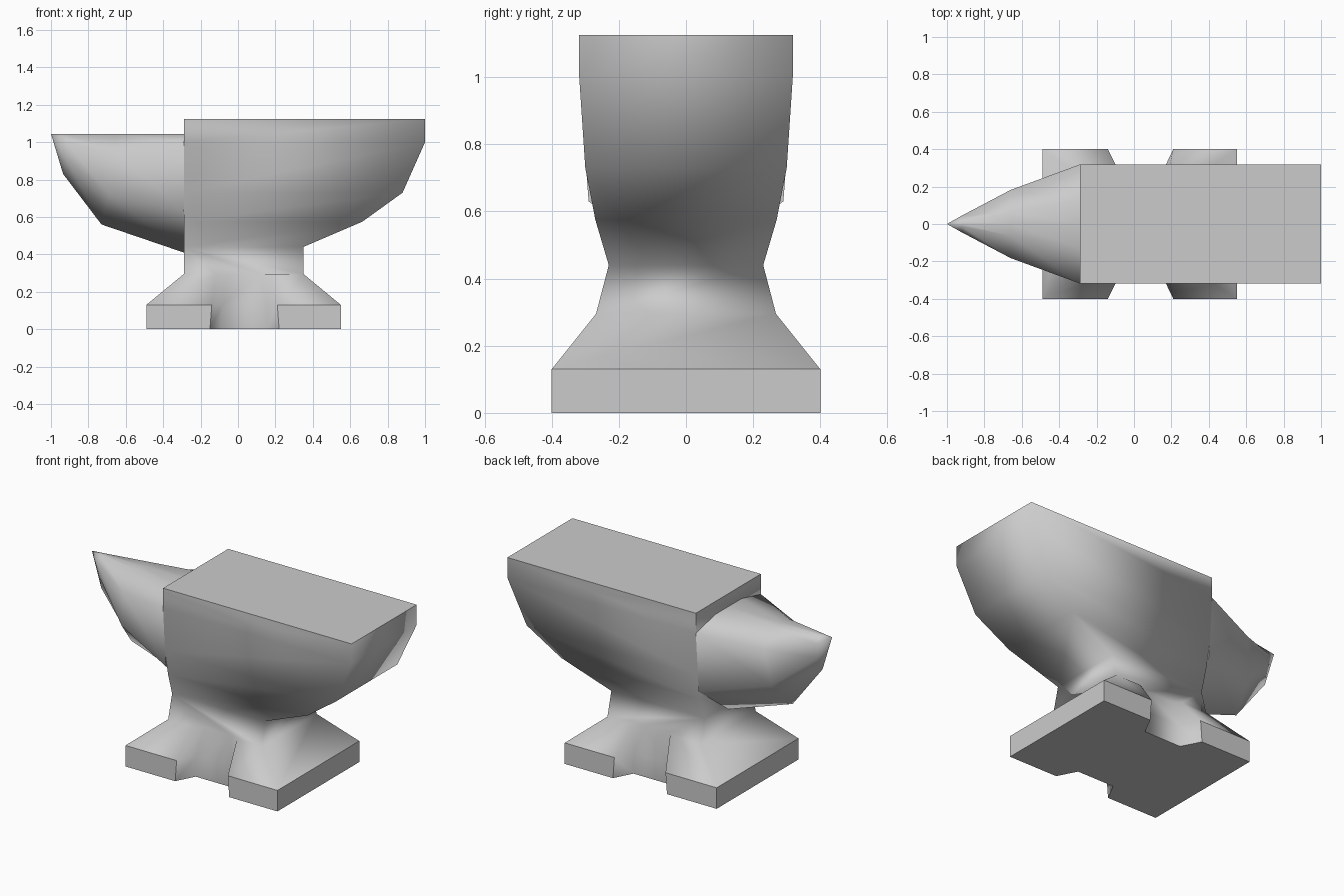
import bpy, bmesh

old = bpy.data.objects.get("Cube")
if old:
    bpy.data.objects.remove(old, do_unlink=True)

steel = bpy.data.materials.new("grey_steel")
steel.use_nodes = True
grey = (0.6, 0.6, 0.6, 1)
steel.diffuse_color = grey
steel.node_tree.nodes["Principled BSDF"].inputs["Base Color"].default_value = grey


def finish(name, bm, is_sharp):
    """Turn a bmesh into a smooth-shaded object with chosen sharp edges."""
    bmesh.ops.recalc_face_normals(bm, faces=bm.faces[:])
    for f in bm.faces:
        f.smooth = True
    for e in bm.edges:
        e.smooth = not is_sharp(*[v.co for v in e.verts])
    mesh = bpy.data.meshes.new(name)
    bm.to_mesh(mesh)
    bm.free()
    mesh.materials.append(steel)
    obj = bpy.data.objects.new(name, mesh)
    bpy.context.collection.objects.link(obj)
    return obj


# Body: stacked rings; each ring is a front row and a back row running along x.
BACK = -0.29


def ring(bm, z, x0, x1, y, notch=None):
    xs = [(x0, y), (x1, y)]
    if notch:
        a, b, c, d, depth = notch
        xs[1:1] = [(a, y), (b, y - depth), (c, y - depth), (d, y)]
    return [[bm.verts.new((x, s * w, z)) for x, w in xs] for s in (-1, 1)]


foot_notch = (-0.15, -0.09, 0.16, 0.22, 0.115)
levels = [
    (0.0, -0.49, 0.55, 0.40, foot_notch),
    (0.13, -0.49, 0.55, 0.40, (-0.14, -0.085, 0.155, 0.21, 0.115)),
    (0.295, BACK, 0.35, 0.268, (-0.12, -0.06, 0.12, 0.18, 0.03)),
    (0.44, BACK, 0.35, 0.23),
    (0.575, BACK, 0.665, 0.27),
    (0.73, BACK, 0.88, 0.30),
    (1.0, BACK, 1.0, 0.318),
    (1.125, BACK, 1.0, 0.318),
]
bm = bmesh.new()
rings = [ring(bm, *level) for level in levels]
for low, high in zip(rings, rings[1:]):
    for a, b in zip(low, high):                      # front and back sides
        if len(a) == len(b):
            for i in range(len(a) - 1):
                bm.faces.new((a[i], a[i + 1], b[i + 1], b[i]))
        else:
            bm.faces.new(a + b[::-1])
    for i in (0, -1):                                # horn end and heel end
        bm.faces.new((low[0][i], low[1][i], high[1][i], high[0][i]))
for cap in (rings[0], rings[-1]):
    bm.faces.new(cap[0] + cap[1][::-1])


def body_sharp(p, q):
    low, high = min(p.z, q.z), max(p.z, q.z)
    rim = low > 1.1 or high < 0.01
    step = low > 0.9 and max(p.x, q.x) < -0.2 and high > 1.1
    foot = high < 0.2 and min(abs(p.y), abs(q.y)) > 0.39
    return rim or step or foot


finish("anvil_body", bm, body_sharp)

# Horn: half sections from root to nose, mirrored across y = 0, with a keel below.
sections = [
    [(BACK, 0, 1.045), (BACK, 0.13, 1.045), (BACK, 0.318, 1.0),
     (BACK, 0.29, 0.63), (BACK, 0, 0.41)],
    [(-0.66, 0, 1.045), (-0.66, 0.062, 1.045), (-0.66, 0.182, 0.95),
     (-0.69, 0.15, 0.72), (-0.73, 0, 0.56)],
    [(-0.92, 0, 1.045), (-0.92, 0.014, 1.045), (-0.92, 0.045, 1.0),
     (-0.92, 0.035, 0.91), (-0.935, 0, 0.83)],
]
bm = bmesh.new()
loops = []
for half in sections:
    full = half + [(x, -y, z) for x, y, z in half[-2:0:-1]]
    loops.append([bm.verts.new(p) for p in full])
n = len(loops[0])
for a, b in zip(loops, loops[1:]):
    for i in range(n):
        j = (i + 1) % n
        bm.faces.new((a[i], a[j], b[j], b[i]))
tip = bm.verts.new((-1, 0, 1.045))
for i in range(n):
    bm.faces.new((loops[-1][i], loops[-1][(i + 1) % n], tip))
bm.faces.new(loops[0])
finish("horn", bm, lambda p, q: min(p.x, q.x) > -0.3)
